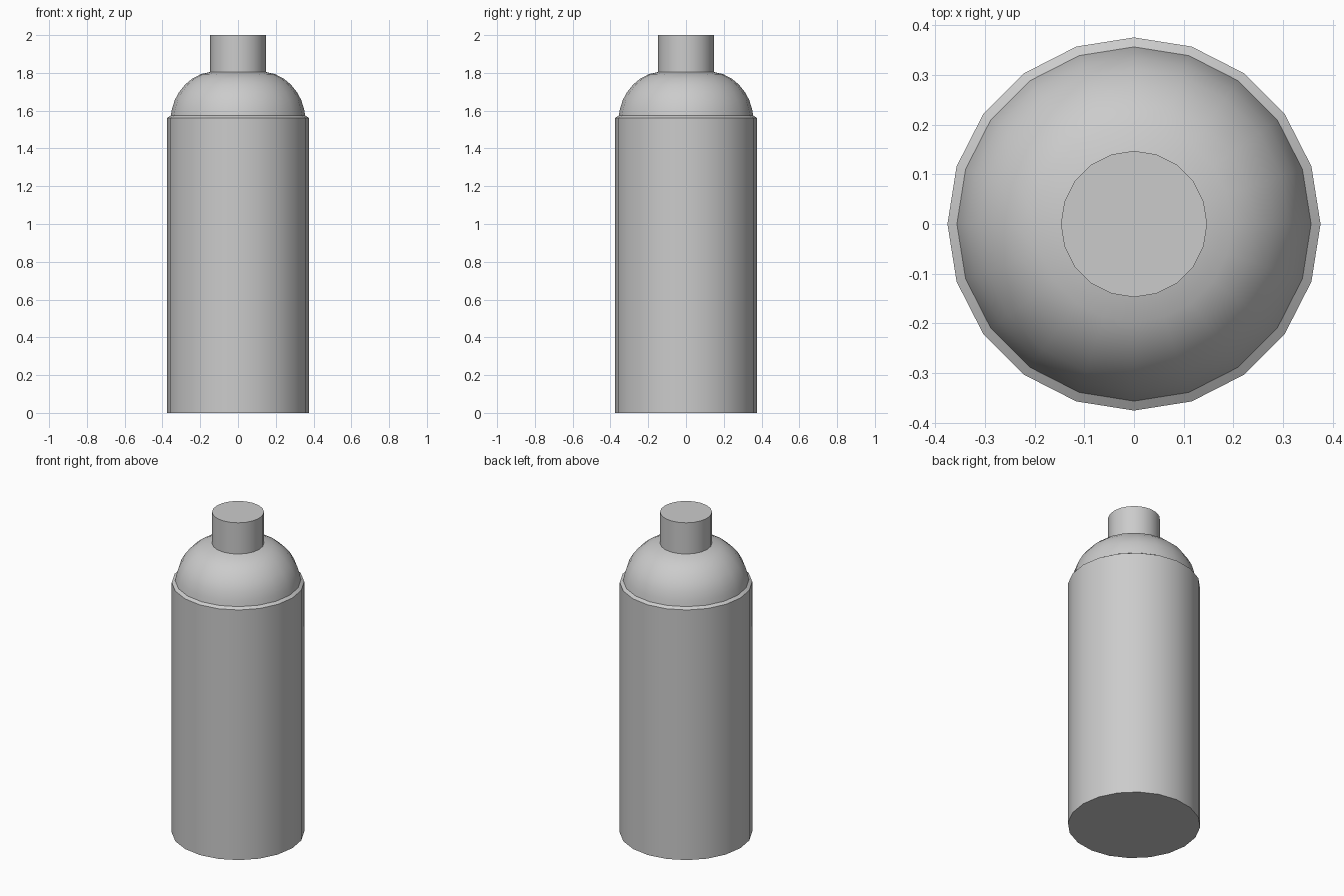
import bpy, bmesh
from math import cos, sin, pi, radians

if "Cube" in bpy.data.objects:
    bpy.data.objects.remove(bpy.data.objects["Cube"])

SIDES = 20


def lathe(name, profile, cap_bottom=False, cap_top=False):
    """Revolve a bottom-to-top (radius, z) profile around the z axis."""
    bm = bmesh.new()
    rings = [[bm.verts.new((r * cos(2 * pi * i / SIDES), r * sin(2 * pi * i / SIDES), z))
              for i in range(SIDES)] for r, z in profile]
    for low, high in zip(rings, rings[1:]):
        for i in range(SIDES):
            j = (i + 1) % SIDES
            bm.faces.new((low[i], low[j], high[j], high[i]))
    if cap_bottom:
        bm.faces.new(rings[0][::-1])
    if cap_top:
        bm.faces.new(rings[-1])
    mesh = bpy.data.meshes.new(name)
    bm.to_mesh(mesh)
    bm.free()
    obj = bpy.data.objects.new(name, mesh)
    bpy.context.collection.objects.link(obj)
    bpy.ops.object.select_all(action='DESELECT')
    bpy.context.view_layer.objects.active = obj
    obj.select_set(True)
    bpy.ops.object.shade_smooth_by_angle(angle=radians(30))
    return obj


# Straight can body with a narrow sloped rim
lathe("can_body", [(0.375, 0), (0.375, 1.562), (0.356, 1.574)], cap_bottom=True)

# Rounded shoulder
lathe("can_shoulder", [(0.356, 1.574), (0.350, 1.607), (0.335, 1.656), (0.312, 1.698),
                       (0.281, 1.737), (0.242, 1.770), (0.197, 1.793), (0.147, 1.805)])

# Spray cap
lathe("spray_cap", [(0.147, 1.805), (0.147, 2.0)], cap_top=True)
